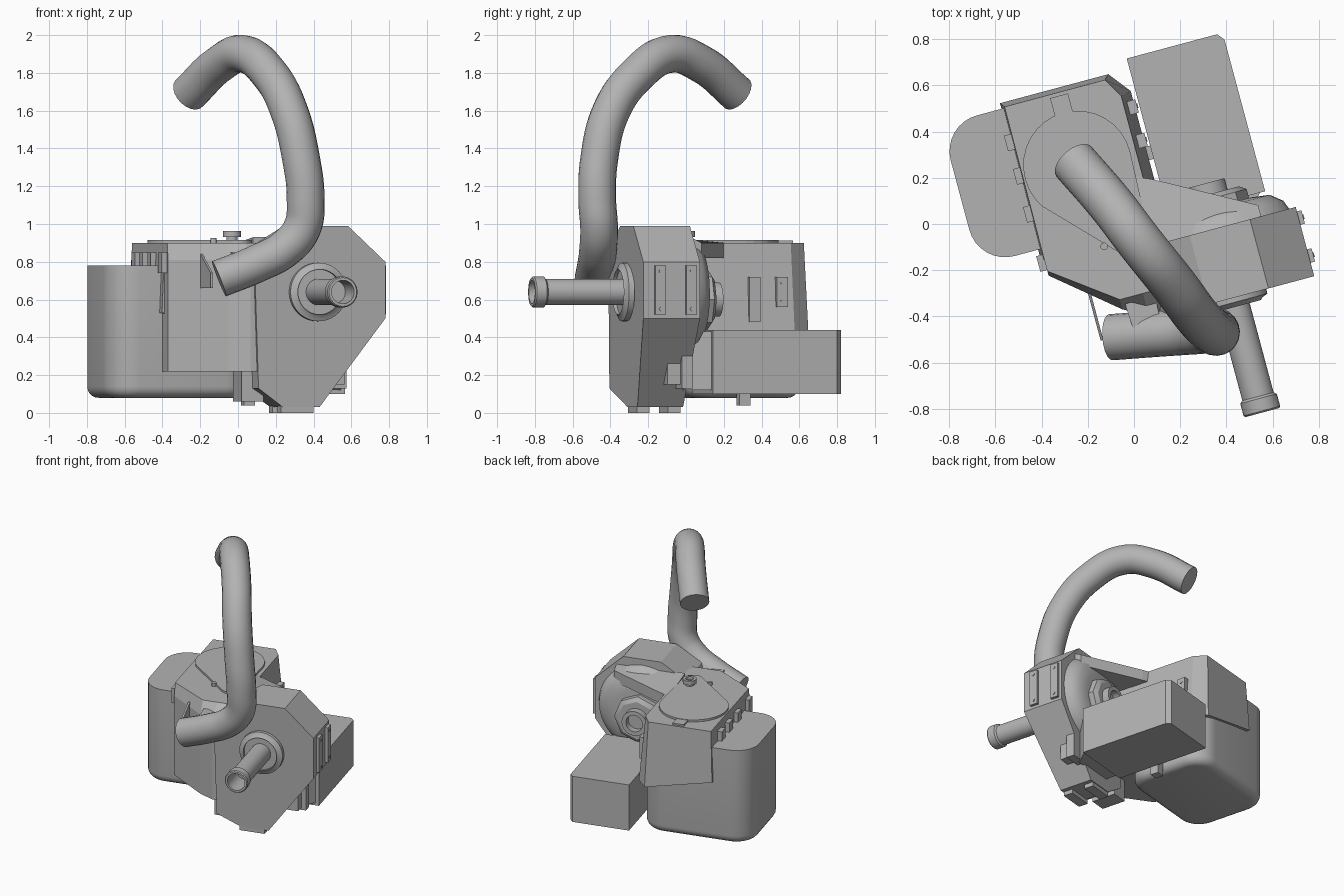
import bpy, bmesh, math
from mathutils import Matrix, Vector

if "Cube" in bpy.data.objects:
    bpy.data.objects.remove(bpy.data.objects["Cube"])

grey = bpy.data.materials.new("cast grey")
grey.use_nodes = True
grey.diffuse_color = (0.45, 0.45, 0.45, 1)
grey.node_tree.nodes["Principled BSDF"].inputs["Base Color"].default_value = grey.diffuse_color

# The machine is laid out square, then turned on the floor
TURN = Matrix.Rotation(math.radians(15), 4, 'Z')


def finish(name, bm, turn=True):
    bmesh.ops.recalc_face_normals(bm, faces=bm.faces)
    mesh = bpy.data.meshes.new(name)
    bm.to_mesh(mesh)
    bm.free()
    mesh.materials.append(grey)
    if turn:
        mesh.transform(TURN)
    ob = bpy.data.objects.new(name, mesh)
    bpy.context.collection.objects.link(ob)
    return ob


def smooth(ob, angle=35):
    bpy.ops.object.select_all(action='DESELECT')
    ob.select_set(True)
    bpy.context.view_layer.objects.active = ob
    bpy.ops.object.shade_smooth_by_angle(angle=math.radians(angle))


def loft(name, rings):
    """Skin closed rings of 3D points and cap both ends."""
    bm = bmesh.new()
    loops = [[bm.verts.new(p) for p in ring] for ring in rings]
    n = len(loops[0])
    for a, b in zip(loops, loops[1:]):
        for i in range(n):
            j = (i + 1) % n
            bm.faces.new((a[i], a[j], b[j], b[i]))
    bm.faces.new(loops[0])
    bm.faces.new(loops[-1])
    return finish(name, bm)


def slab(name, outline, z0, z1):
    return loft(name, [[(x, y, z) for x, y in outline] for z in (z0, z1)])


def box(name, x0, x1, y0, y1, z0, z1):
    return slab(name, [(x0, y0), (x1, y0), (x1, y1), (x0, y1)], z0, z1)


def turned(name, x, z, profile, sides=40):
    """Round part about a front-to-back axis; profile is (radius, y)."""
    rings = [[(x + r * math.cos(2 * math.pi * i / sides), y,
               z + r * math.sin(2 * math.pi * i / sides)) for i in range(sides)]
             for r, y in profile]
    ob = loft(name, rings)
    smooth(ob)
    return ob


# Gear casing with a slightly tapered lower front
front = [(0.22, 0.99), (0.49, 0.99), (0.695, 0.8), (0.695, 0.5), (0.35, 0.03),
         (0.15, 0.03), (0.0, 0.13), (-0.02, 0.75), (0.04, 0.88)]
loft("gear_casing", [
    [(x, -0.42 + (0.06 if z < 0.1 else 0), z) for x, z in front],
    [(x, -0.11, z) for x, z in front]])

# Output shaft and its collars
turned("shaft_flange", 0.325, 0.64, [(0.155, -0.41), (0.155, -0.44), (0.13, -0.45), (0.12, -0.46), (0.12, -0.44)])
turned("output_shaft", 0.325, 0.64, [(0.07, -0.4), (0.07, -0.86), (0.082, -0.87), (0.082, -0.925),
                                     (0.076, -0.932), (0.062, -0.932), (0.062, -0.75)])

# Rear cover, boss and hollow hub
turned("rear_cover", 0.35, 0.63, [(0.32, -0.12), (0.3, -0.07), (0.25, -0.03), (0.17, -0.02)])
turned("rear_boss", 0.34, 0.6, [(0.17, -0.03), (0.17, 0.02), (0.14, 0.04)], 8)
turned("rear_hub", 0.34, 0.6, [(0.09, 0.0), (0.09, 0.09), (0.06, 0.09), (0.06, 0.0)])

# Tie arm from the cover to the engine
arm = [(0.05, 0.2), (0.13, 0.165), (0.54, -0.06), (0.54, -0.12), (0.05, -0.12)]
loft("tie_arm", [[(x, y, 0.82) for x, y in arm],
                 [(x, y, 0.9 + (0.03 if y < -0.1 else 0)) for x, y in arm]])

# Engine block: rear half rises at the back, front half hangs lower
low = [(-0.43, -0.05), (0.135, -0.05), (0.135, 0.56), (0.06, 0.655), (-0.425, 0.655)]
high = [(-0.415, -0.05), (0.09, -0.05), (0.09, 0.55), (0.04, 0.635), (-0.41, 0.635)]
loft("engine_block", [
    [(x, y, 0.42 + (0.11 if x < -0.2 else 0)) for x, y in low],
    [(x, y, 0.9) for x, y in high]])
nose = [(-0.415, 0.05), (-0.415, -0.12), (-0.144, -0.344), (-0.04, -0.4), (0.06, -0.4), (0.1, -0.1), (0.1, 0.05)]
loft("front_housing", [
    [(x, y, 0.22) for x, y in nose],
    [(x, y, 0.81) for x, y in nose],
    [(x, max(y, -0.3 if x > -0.3 else -0.1), 0.9) for x, y in nose]])
box("lower_bracket", -0.06, 0.06, -0.3, -0.12, 0.06, 0.24)
box("drain_post", 0.1, 0.16, 0.25, 0.31, 0.04, 0.2)


# Fuel tank with rounded corners and bottom edge
def rounded(x0, x1, y0, y1, r, inset, z):
    pts = []
    for k, (cx, cy) in enumerate([(x1 - r, y1 - r), (x0 + r, y1 - r), (x0 + r, y0 + r), (x1 - r, y0 + r)]):
        for s in range(9):
            a = math.pi / 2 * (k + s / 8)
            pts.append((cx + (r - inset) * math.cos(a), cy + (r - inset) * math.sin(a), z))
    return pts


tank_rings = []
for s in range(6):
    a = math.pi / 2 * s / 5
    tank_rings.append(rounded(-0.695, 0.1, 0.0, 0.63, 0.16, 0.06 * (1 - math.sin(a)), 0.14 - 0.06 * math.cos(a)))
tank_rings.append(rounded(-0.695, 0.1, 0.0, 0.63, 0.16, 0, 0.78))
smooth(loft("fuel_tank", tank_rings))

# Battery box and mounting flange
slab("battery_box", [(0.155, -0.01), (0.585, -0.01), (0.585, 0.67), (0.56, 0.7), (0.155, 0.7)], 0.1, 0.44)
slab("box_flange", [(0.17, -0.13), (0.46, -0.13), (0.57, 0.0), (0.17, 0.0)], 0.12, 0.43)

# Teardrop top cover: a big arc closing on a small one
tear = []
for cx, cy, r, a0, a1 in [(-0.17, 0.31, 0.235, 0, 180), (-0.17, 0.31, 0.235, 190, 215),
                          (-0.02, -0.08, 0.07, 215, 360)]:
    for s in range(17):
        a = math.radians(a0 + (a1 - a0) * s / 16)
        tear.append((cx + r * math.cos(a), cy + r * math.sin(a)))
slab("top_cover", tear, 0.89, 0.915)
box("cover_tab", -0.21, -0.13, 0.5, 0.62, 0.89, 0.912)


def upright(name, x, y, profile):
    rings = [[(x + r * math.cos(math.pi * i / 12), y + r * math.sin(math.pi * i / 12), z)
              for i in range(24)] for r, z in profile]
    smooth(loft(name, rings))


upright("filler_cap", -0.03, 0.01, [(0.03, 0.9), (0.03, 0.93), (0.047, 0.932), (0.047, 0.962),
                                    (0.028, 0.962), (0.028, 0.94)])
upright("cover_screw", -0.15, -0.06, [(0.016, 0.89), (0.016, 0.925)])

# Bolted strips on the right-hand sides
for i, (x, y, z0, z1) in enumerate([(0.695, -0.33, 0.52, 0.78), (0.695, -0.16, 0.52, 0.78),
                                    (0.125, 0.34, 0.48, 0.72), (0.125, 0.49, 0.56, 0.72)]):
    box(f"side_strip_{i + 1}", x - 0.02, x + 0.02, y - 0.03, y + 0.03, z0, z1)
    for j, z in enumerate((z0 + 0.03, z1 - 0.03)):
        ring = [(y + 0.01 * math.cos(math.pi * k / 5), z + 0.01 * math.sin(math.pi * k / 5)) for k in range(10)]
        loft(f"strip_bolt_{i + 1}_{j + 1}", [[(x + d, a, b) for a, b in ring] for d in (0.01, 0.024)])

# Cable connectors and feet on the casing
box("connector_front", 0.42, 0.52, -0.24, -0.16, 0.15, 0.28)
box("connector_rear", 0.42, 0.55, -0.17, -0.11, 0.13, 0.3)
for i, y in enumerate((-0.32, -0.15)):
    box(f"foot_{i + 1}", 0.14, 0.32, y - 0.035, y + 0.035, 0, 0.04)

# Clips between tank and block
for i, y in enumerate((0.48, 0.33, 0.16, -0.06)):
    box(f"tank_clip_{i + 1}", -0.445, -0.41, y - 0.035, y + 0.035, 0.74, 0.85)

# Exhaust bracket and heat shield fin
slab("exhaust_bracket", [(-0.13, -0.27), (-0.12, -0.46), (-0.09, -0.5), (0.0, -0.5), (0.01, -0.27)], 0.79, 0.85)
fin = [(-0.27, -0.24, 0.66), (-0.27, -0.45, 0.66), (-0.27, -0.45, 0.74), (-0.27, -0.24, 0.84)]
loft("shield_fin", [[(x + d, y, z) for x, y, z in fin] for d in (0, 0.012)])

# Exhaust pipe: swept curve turned into a mesh
path = [(-0.1, -0.49, 0.71), (0.1, -0.475, 0.79), (0.25, -0.465, 0.87), (0.34, -0.46, 0.98),
        (0.358, -0.47, 1.13), (0.335, -0.46, 1.34), (0.27, -0.395, 1.6), (0.17, -0.26, 1.79),
        (0.03, -0.085, 1.9), (-0.1, 0.085, 1.845), (-0.26, 0.27, 1.69)]
curve = bpy.data.curves.new("exhaust_path", 'CURVE')
curve.dimensions = '3D'
curve.bevel_depth = 0.1
curve.bevel_resolution = 8
curve.resolution_u = 8
curve.use_fill_caps = True
spline = curve.splines.new('BEZIER')
spline.bezier_points.add(len(path) - 1)
for p, co in zip(spline.bezier_points, path):
    p.co = co
    p.handle_left_type = p.handle_right_type = 'AUTO'
helper = bpy.data.objects.new("exhaust_path", curve)
bpy.context.collection.objects.link(helper)
bm = bmesh.new()
bm.from_mesh(helper.to_mesh())
helper.to_mesh_clear()
bpy.data.objects.remove(helper)
bmesh.ops.remove_doubles(bm, verts=bm.verts, dist=0.0005)
smooth(finish("exhaust_pipe", bm, turn=False))
